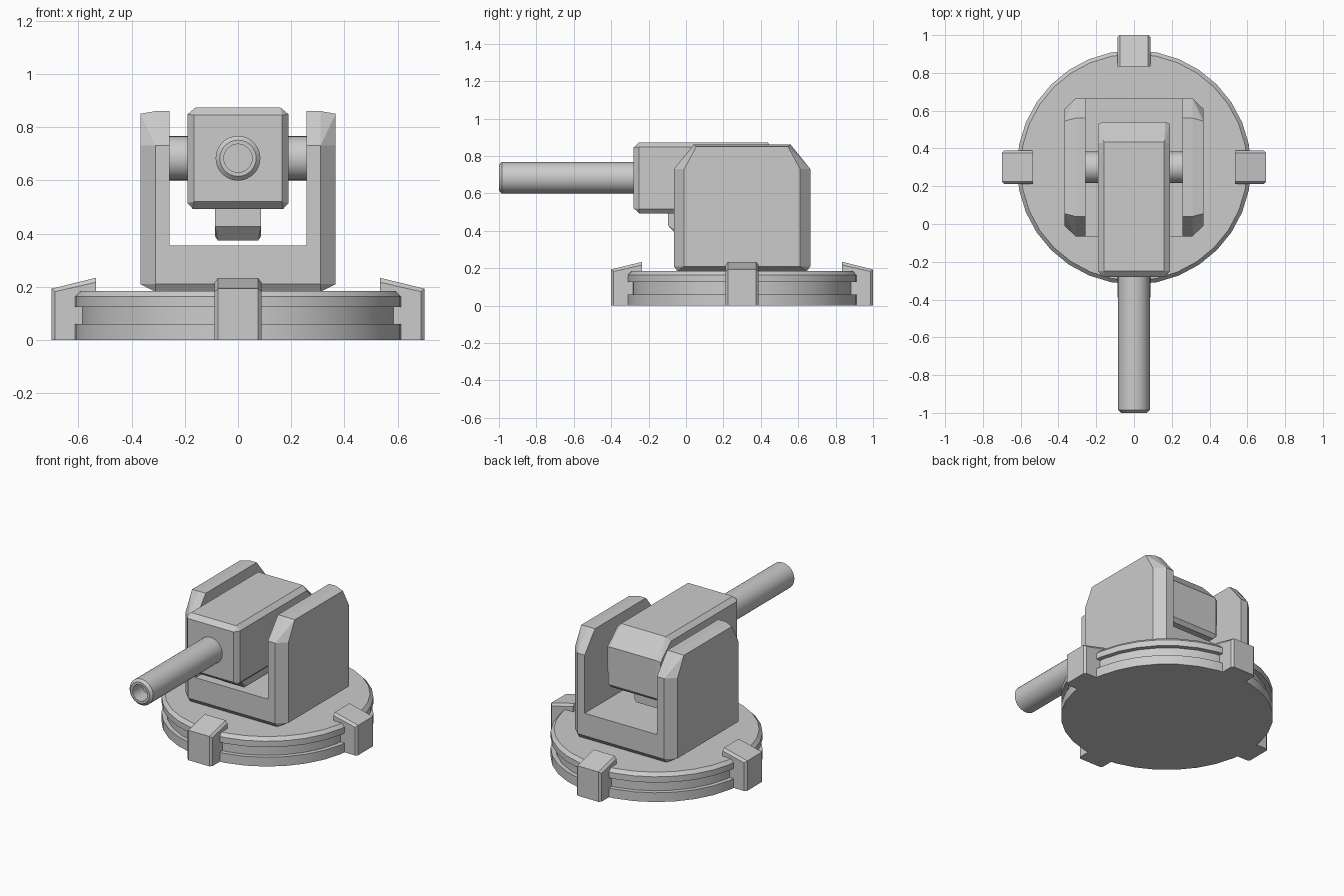
import bpy, bmesh, math
from mathutils import Matrix, Vector

if "Cube" in bpy.data.objects:
    bpy.data.objects.remove(bpy.data.objects["Cube"])

CY = 0.30      # y of the turret axis
PIVOT_Z = 0.683


def finish(name, bm):
    bmesh.ops.recalc_face_normals(bm, faces=bm.faces[:])
    me = bpy.data.meshes.new(name)
    bm.to_mesh(me)
    bm.free()
    ob = bpy.data.objects.new(name, me)
    bpy.context.collection.objects.link(ob)
    return ob


def hull(name, pts, matrix=Matrix()):
    """Faceted convex solid from corner points, mirrored across x."""
    bm = bmesh.new()
    for x, y, z in pts:
        for s in (-1, 1):
            bm.verts.new((s * x, y, z))
    res = bmesh.ops.convex_hull(bm, input=bm.verts[:])
    loose = [v for v in bm.verts if not v.link_faces]
    bmesh.ops.delete(bm, geom=loose, context='VERTS')
    bmesh.ops.dissolve_limit(bm, angle_limit=math.radians(1), verts=bm.verts[:], edges=bm.edges[:])
    bm.transform(matrix)
    return finish(name, bm)


def lathe(name, profile, matrix, segments=32):
    """Turn a (radius, height) profile about z, then place it."""
    bm = bmesh.new()
    vs = [bm.verts.new((r, 0, z)) for r, z in profile]
    es = [bm.edges.new(p) for p in zip(vs, vs[1:])]
    bmesh.ops.spin(bm, geom=vs + es, cent=(0, 0, 0), axis=(0, 0, 1),
                   angle=math.tau, steps=segments, use_duplicate=False)
    bmesh.ops.remove_doubles(bm, verts=bm.verts[:], dist=1e-4)
    bm.transform(matrix)
    ob = finish(name, bm)
    ob.data.shade_smooth()
    ob.data.set_sharp_from_angle(angle=math.radians(30))
    return ob


def box_pts(x, y0, y1, z0, z1):
    return [(x, y, z) for y in (y0, y1) for z in (z0, z1)]


# Grooved round base
lathe("base_disc", [(0, 0), (.62, 0), (.62, .06), (.592, .06), (.592, .125),
                    (.62, .125), (.62, .163), (.6, .184), (0, .184)],
      Matrix.Translation((0, CY, 0)))

# Four clamps around the base (drawn pointing to -y)
clamp = [(.088, -.534, 0), (.088, -.687, 0), (.075, -.70, 0),
         (.075, -.70, .193), (.088, -.687, .182),
         (.088, -.534, .217), (.075, -.534, .234)]
for i in range(4):
    hull(f"base_clamp_{i + 1}", clamp,
         Matrix.Translation((0, CY, 0)) @ Matrix.Rotation(i * math.pi / 2, 4, 'Z'))

# Fork: chamfered block with a slot cut through it
fork_pts = []
for s in (-1, 1):
    for x, y, z in [(.31, .345, .182), (.31, .365, .21), (.367, .31, .21),
                    (.31, .365, .73), (.367, .31, .73),
                    (.31, .26, .86), (.367, .245, .85)]:
        fork_pts.append((x, CY + s * y, z))
fork = hull("fork", fork_pts)
cutter = hull("fork_slot_cutter", box_pts(.258, CY - .6, CY + .6, .355, 1.2))
cutter.hide_render = True
cutter.hide_viewport = True
cutter.display_type = 'WIRE'
cut = fork.modifiers.new("slot", 'BOOLEAN')
cut.operation = 'DIFFERENCE'
cut.solver = 'EXACT'
cut.object = cutter

# Gun body with bevelled edges and a sloped rear top
hull("gun_body", [
    (.165, -.28, .52), (.165, -.28, .845),
    (.19, -.25, .515), (.19, -.25, .848), (.16, -.25, .873), (.17, -.25, .493),
    (.16, .435, .873), (.19, .425, .848),
    (.165, .54, .76), (.19, .53, .75),
    (.165, .54, .515), (.19, .525, .515), (.17, .52, .493)])

# Block under the body
hull("under_block", [
    (.086, -.095, .52), (.086, -.095, .427), (.076, -.045, .374),
    (.086, -.045, .39), (.076, .40, .374), (.086, .40, .39), (.086, .40, .52)])

# Pivot pin through the fork arms
lathe("pivot_pin", [(0, -.28), (.083, -.28), (.083, .28), (0, .28)],
      Matrix.Translation((0, CY, PIVOT_Z)) @ Matrix.Rotation(math.pi / 2, 4, 'Y'))

# Barrel with a bored, bevelled muzzle
lathe("barrel", [(0, 0), (.084, 0), (.084, .785), (.068, .80), (.053, .80), (.053, .70), (0, .70)],
      Matrix.Translation((0, -.20, PIVOT_Z)) @ Matrix.Rotation(math.pi / 2, 4, 'X'))
